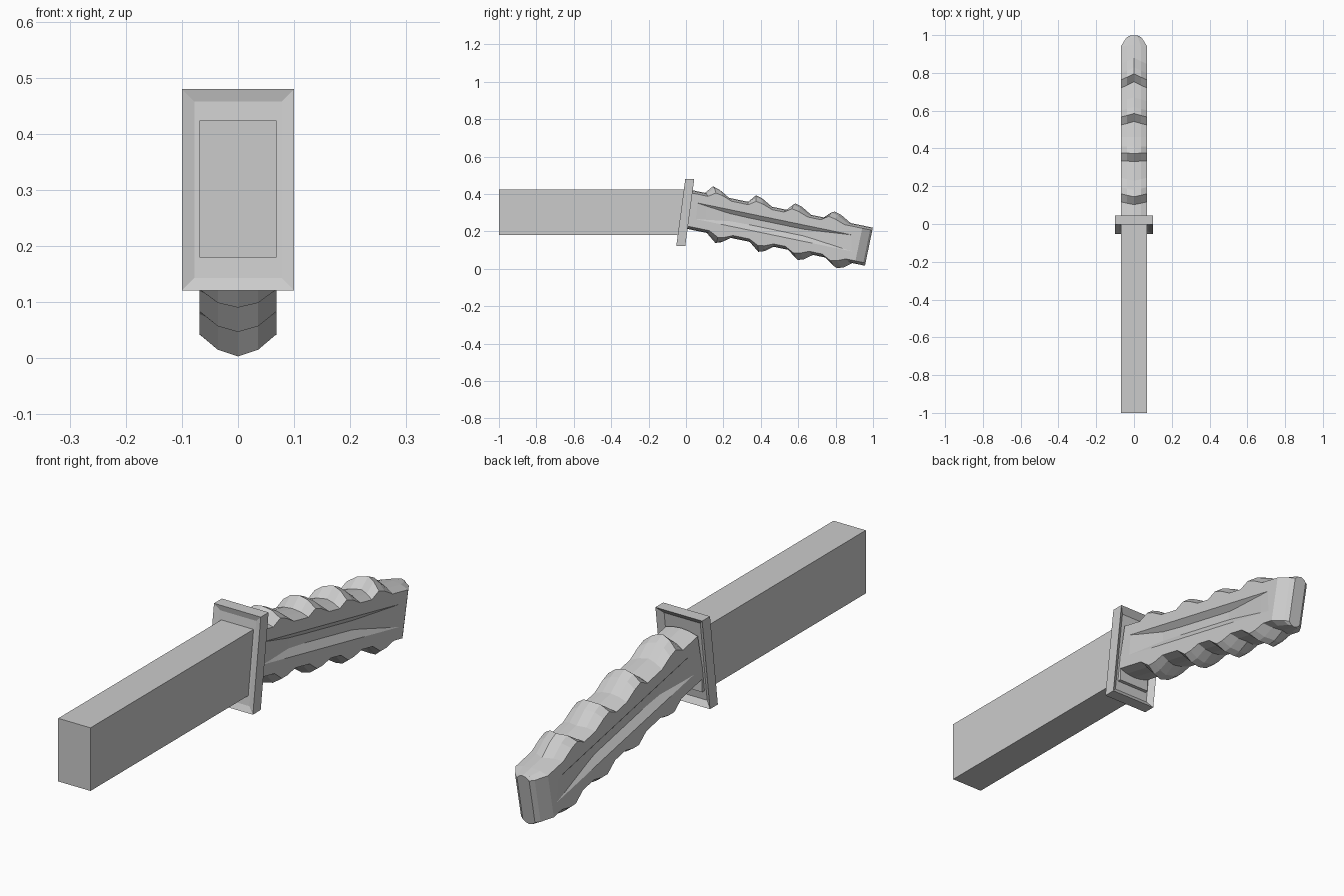
import bpy, bmesh, math

if "Cube" in bpy.data.objects:
    bpy.data.objects.remove(bpy.data.objects["Cube"])

def finish(name, bm):
    bmesh.ops.recalc_face_normals(bm, faces=bm.faces)
    me = bpy.data.meshes.new(name)
    bm.to_mesh(me)
    bm.free()
    ob = bpy.data.objects.new(name, me)
    bpy.context.collection.objects.link(ob)
    return ob

def box(lo, hi):
    bm = bmesh.new()
    bmesh.ops.create_cube(bm, size=1)
    for v in bm.verts:
        v.co = [(lo[i] + hi[i]) / 2 + v.co[i] * (hi[i] - lo[i]) for i in range(3)]
    bm.normal_update()
    return bm

# Plain rectangular front bar
finish("front_bar", box((-0.069, -1, 0.18), (0.069, 0, 0.424)))

# Leaning guard plate, dished slightly on both faces
bm = box((-0.1, -0.028, 0.121), (0.1, 0.02, 0.48))
for f in [f for f in bm.faces if abs(f.normal.y) > 0.9]:
    bmesh.ops.inset_region(bm, faces=[f], thickness=0.032,
                           depth=-0.008 if f.normal.y < 0 else -0.018)
for v in bm.verts:
    v.co.y += 0.134 * (v.co.z - 0.3)
finish("guard", bm)

# Grip: rings lofted along a sloping axis
ANG = math.radians(11.7)
C, S = math.cos(ANG), math.sin(ANG)
OY, OZ, LENGTH = 0.028, 0.315, 0.97

def ring(bm, u, b=0, h=0.069, lean=0.025, shift=0):
    # k: how deep the side recess is at this station
    k = max(0, min(1, (u - 0.03) / 0.2, (0.87 - u) / 0.25))
    d = 0.02 * k
    half = [(0, 0.104 + 0.043 * b), (0.52 * h, 0.100 + 0.039 * b),
            (h, 0.089 + 0.026 * b), (h, 0.082), (h, 0.043), (h - d, 0.0425 - 0.022 * k),
            (h - d, -0.0425 + 0.028 * k), (h, -0.043), (h, -0.082),
            (h, -0.089 - 0.026 * b), (0.52 * h, -0.100 - 0.039 * b), (0, -0.104 - 0.043 * b)]
    pts = half + [(-x, w) for x, w in half[-2:0:-1]]
    verts = []
    for x, w in pts:
        t = u - lean * w / 0.1
        if abs(w) > 0.085:
            t -= shift * abs(x) / 0.069
        verts.append(bm.verts.new((x, OY + t * C + w * S, OZ - t * S + w * C)))
    return verts

bm = bmesh.new()
rings = [ring(bm, -0.02, lean=0), ring(bm, 0.03, lean=0.01)]
# Four finger ridges, top and bottom
for p, shift in ((0.125, -0.015), (0.36, 0), (0.575, 0.02), (0.79, 0.035)):
    for du, b in ((-0.045, 0), (0, 1), (0.035, 0.75), (0.085, 0)):
        rings.append(ring(bm, p + du, b, shift=shift))
# Chamfered butt end
for back, h in ((0.055, 0.069), (0.012, 0.042), (0, 0.026)):
    rings.append(ring(bm, LENGTH - back, h=h, lean=0))
for a, c in zip(rings, rings[1:]):
    n = len(a)
    for i in range(n):
        j = (i + 1) % n
        bm.faces.new((a[i], a[j], c[j], c[i]))
bm.faces.new(rings[0])
bm.faces.new(rings[-1])
finish("grip", bm)
